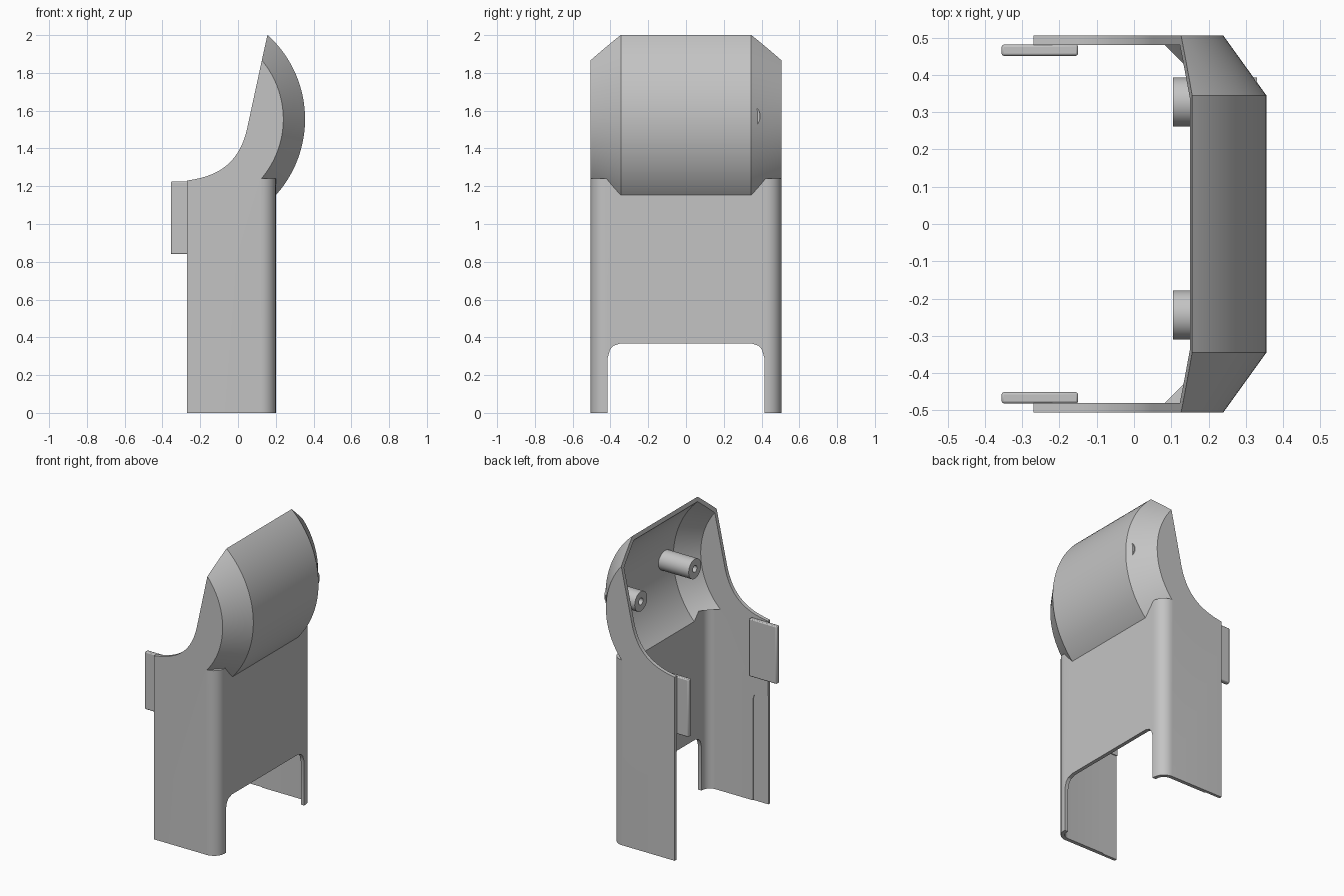
import bpy, bmesh, math
from mathutils import Vector

if "Cube" in bpy.data.objects:
    bpy.data.objects.remove(bpy.data.objects["Cube"], do_unlink=True)

grey = bpy.data.materials.new("plain grey")
grey.use_nodes = True
COLOUR = (0.55, 0.55, 0.55, 1)
grey.diffuse_color = COLOUR
grey.node_tree.nodes["Principled BSDF"].inputs["Base Color"].default_value = COLOUR

WALL = 0.025          # shell thickness
HALF = 0.505          # half depth of the shell
HOOD_X, HOOD_Z = -0.245, 1.555


def make(name, bm):
    bmesh.ops.recalc_face_normals(bm, faces=bm.faces)
    mesh = bpy.data.meshes.new(name)
    bm.to_mesh(mesh)
    bm.free()
    mesh.materials.append(grey)
    ob = bpy.data.objects.new(name, mesh)
    bpy.context.collection.objects.link(ob)
    return ob


def prism(name, pts, axis, lo, hi):
    """Extrude a 2D outline along x, y or z."""
    def place(p, d):
        q = list(p)
        q.insert("xyz".index(axis), d)
        return q
    bm = bmesh.new()
    face = bm.faces.new([bm.verts.new(place(p, lo)) for p in pts])
    ext = bmesh.ops.extrude_face_region(bm, geom=[face])["geom"]
    move = Vector(place((0, 0), hi - lo))
    bmesh.ops.translate(bm, vec=move, verts=[v for v in ext if isinstance(v, bmesh.types.BMVert)])
    return make(name, bm)


def lathe(name, rings, segs=128):
    """Closed solid of (y, radius) rings about the hood axis."""
    bm = bmesh.new()
    loops = []
    for y, r in rings:
        angles = [2 * math.pi * (i + 0.5) / segs for i in range(segs)]
        loops.append([bm.verts.new((HOOD_X + r * math.cos(a), y, HOOD_Z + r * math.sin(a)))
                      for a in angles])
    for a, b in zip(loops, loops[1:]):
        for i in range(segs):
            j = (i + 1) % segs
            bm.faces.new((a[i], a[j], b[j], b[i]))
    bm.faces.new(loops[0])
    bm.faces.new(loops[-1])
    return make(name, bm)


def combine(ob, other, operation):
    mod = ob.modifiers.new("combine", "BOOLEAN")
    mod.operation, mod.object, mod.solver = operation, other, "EXACT"
    bpy.context.view_layer.objects.active = ob
    bpy.ops.object.modifier_apply(modifier=mod.name)
    bpy.data.objects.remove(other, do_unlink=True)


def smooth(ob, angle=30):
    bpy.ops.object.select_all(action="DESELECT")
    ob.select_set(True)
    bpy.context.view_layer.objects.active = ob
    bpy.ops.object.shade_smooth_by_angle(angle=math.radians(angle))


def solid(name, inset, low):
    """Column with rounded corners joined to the chamfered round hood."""
    front, side, r = 0.2 - inset, HALF - inset, 0.08 - inset
    quarter = [i * math.pi / 16 for i in range(9)]
    right = [(front - r + r * math.sin(a), -side + r - r * math.cos(a)) for a in quarter]
    left = [(x, -y) for x, y in reversed(right)]
    column = prism(name, [(-1, -side)] + right + left + [(-1, side)], "z", low, 1.24 - inset)
    slope = 0.72
    big = 0.6 - inset
    shift = inset * math.sqrt(1 + slope ** 2)
    knee = 0.345 + (inset - shift) / slope
    small = 0.6 - shift - slope * (side - 0.345)
    hood = lathe("hood", [(-side, small), (-knee, big), (knee, big), (side, small)])
    combine(column, hood, "UNION")
    return column


# Hollow shell
shell = solid("shell", 0, 0)
combine(shell, solid("hollow", WALL, -0.2), "DIFFERENCE")

# Side silhouette: straight upper edge and a concave sweep to the rear edge
sweep = [Vector(p) for p in ((0.047, 1.5), (0.0, 1.3), (-0.13, 1.25), (-0.27, 1.23))]
curve = []
for i in range(21):
    t = i / 20
    weights = ((1 - t) ** 3, 3 * t * (1 - t) ** 2, 3 * t * t * (1 - t), t ** 3)
    p = sum((w * v for w, v in zip(weights, sweep)), Vector((0, 0)))
    curve.append((p.x, p.y))
outline = [(-0.27, -0.1), (0.6, -0.1), (0.6, 2.1), (0.178, 2.1), (0.127, 1.87)] + curve
combine(shell, prism("outline", outline, "y", -0.7, 0.7), "INTERSECT")

# Opening between the legs
arch = [(0.415, -0.1), (0.415, 0.29), (0.402, 0.335), (0.385, 0.355), (0.35, 0.367)]
arch += [(-y, z) for y, z in reversed(arch)]
combine(shell, prism("opening", arch, "x", 0, 0.5), "DIFFERENCE")

# Shallow round-topped recesses on the inner walls
for s in (-1, 1):
    recess = [(-0.4, -0.1), (-0.16, -0.1), (-0.16, 0.68), (-0.17, 0.71), (-0.2, 0.725), (-0.4, 0.725)]
    a, b = sorted((s * 0.45, s * (HALF - WALL + 0.006)))
    combine(shell, prism("recess", recess, "y", a, b), "DIFFERENCE")
smooth(shell)

# Clip tabs on the rear edges
for s, side in ((-1, "right"), (1, "left")):
    a, b = sorted((s * 0.451, s * 0.481))
    tab = prism("clip_tab_" + side, [(-0.355, 0.84), (-0.15, 0.84), (-0.15, 1.225), (-0.355, 1.225)], "y", a, b)
    bevel = tab.modifiers.new("bevel", "BEVEL")
    bevel.width, bevel.segments = 0.006, 2
    smooth(tab)

# Hollow screw posts inside the hood
def disc(y, r, segs=40):
    return [(y + r * math.cos(2 * math.pi * i / segs), 1.57 + r * math.sin(2 * math.pi * i / segs))
            for i in range(segs)]

for y, name in ((0.327, "screw_post_left"), (-0.244, "screw_post_right")):
    post = prism(name, disc(y, 0.066), "x", 0.105, 0.33)
    combine(post, prism("bore", disc(y, 0.022), "x", 0.05, 0.3), "DIFFERENCE")
    smooth(post)
